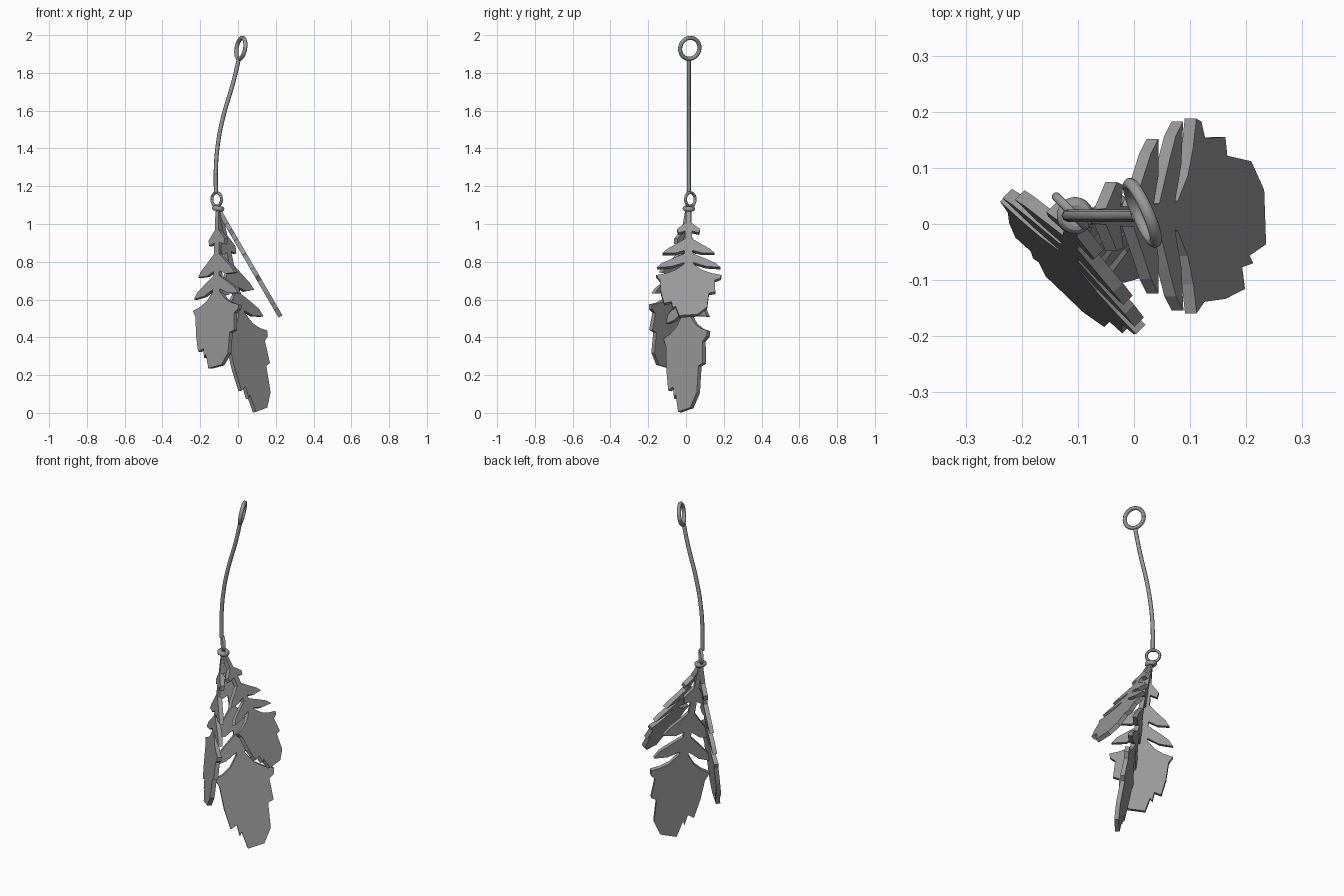
import bpy, bmesh
from mathutils import Vector

if "Cube" in bpy.data.objects:
    bpy.data.objects.remove(bpy.data.objects["Cube"])

metal = bpy.data.materials.new("grey_metal")
metal.use_nodes = True
GREY = (0.32, 0.32, 0.32, 1)
metal.diffuse_color = GREY
metal.node_tree.nodes["Principled BSDF"].inputs["Base Color"].default_value = GREY


def ring(name, centre, normal, radius, thick):
    bpy.ops.mesh.primitive_torus_add(major_radius=radius, minor_radius=thick,
                                     major_segments=32, minor_segments=12, location=centre)
    ob = bpy.context.object
    ob.name = name
    ob.rotation_euler = Vector(normal).to_track_quat('Z', 'Y').to_euler()
    ob.data.materials.append(metal)
    bpy.ops.object.shade_smooth_by_angle()


# Rings and knot
ring("top_ring", (0.015, 0.02, 1.93), (0.9, 0.4, -0.16), 0.056, 0.011)
ring("lower_ring", (-0.113, 0.023, 1.13), (0.7, 0.7, 0), 0.036, 0.008)
ring("knot_ring", (-0.105, 0.015, 1.082), (0.15, 0, 1), 0.019, 0.014)

# Curved wire joining the rings
curve = bpy.data.curves.new("hanging_wire", 'CURVE')
curve.dimensions = '3D'
curve.bevel_depth = 0.011
curve.bevel_resolution = 2
curve.resolution_u = 6
curve.use_fill_caps = True
path = [(0.006, 1.88), (-0.025, 1.75), (-0.075, 1.58), (-0.104, 1.44), (-0.117, 1.3), (-0.117, 1.165)]
spline = curve.splines.new('BEZIER')
spline.bezier_points.add(len(path) - 1)
for p, (x, z) in zip(spline.bezier_points, path):
    p.co = (x, 0.015, z)
    p.handle_left_type = p.handle_right_type = 'AUTO'
wire = bpy.data.objects.new("hanging_wire", curve)
bpy.context.collection.objects.link(wire)
curve.materials.append(metal)

# Feather outline: (sideways, fraction of length); the barbs are shared by both sides
BARBS = [(0.011, 0), (0.014, 0.13), (0.06, 0.19), (0.055, 0.225), (0.017, 0.21),
         (0.018, 0.28), (0.07, 0.335), (0.11, 0.375), (0.135, 0.415), (0.07, 0.415), (0.021, 0.39),
         (0.022, 0.42), (0.09, 0.47), (0.14, 0.51), (0.165, 0.55), (0.09, 0.54), (0.024, 0.505),
         (0.026, 0.52), (0.07, 0.575), (0.12, 0.605), (0.17, 0.622)]
RIGHT_BLADE = [(0.165, 0.65), (0.135, 0.67), (0.138, 0.78), (0.105, 0.79), (0.095, 0.92), (0.045, 0.99)]
LEFT_BLADE = [(0.15, 0.665), (0.145, 0.78), (0.128, 0.885), (0.09, 0.87), (0.083, 0.93), (0.07, 0.91), (0.05, 1)]
OUTLINE = BARBS + RIGHT_BLADE + [(-u, t) for u, t in reversed(BARBS + LEFT_BLADE)]


def feather(name, tip, side, width=1.0, thick=0.024):
    base = Vector((-0.103, 0.013, 1.075))
    along = Vector(tip) - base
    d = along.normalized()
    side = Vector(side)
    side = (side - d * side.dot(d)).normalized()
    normal = side.cross(d)
    bm = bmesh.new()
    verts = [bm.verts.new(base + along * t + side * u * width - normal * thick / 2) for u, t in OUTLINE]
    face = bm.faces.new(verts)
    out = bmesh.ops.extrude_face_region(bm, geom=[face])
    bmesh.ops.translate(bm, vec=normal * thick,
                        verts=[g for g in out["geom"] if isinstance(g, bmesh.types.BMVert)])
    bmesh.ops.recalc_face_normals(bm, faces=bm.faces)
    mesh = bpy.data.meshes.new(name)
    bm.to_mesh(mesh)
    bm.free()
    mesh.materials.append(metal)
    bpy.context.collection.objects.link(bpy.data.objects.new(name, mesh))


# Three flat feathers fanning out from the knot
feather("front_feather", (-0.113, -0.12, 0.24), (0.71, -0.71, 0))
feather("long_feather", (0.12, 0, 0.01), (0.71, 0.71, 0), 0.95)
feather("side_feather", (0.225, 0.015, 0.51), (0, 1, 0), 1.02)
